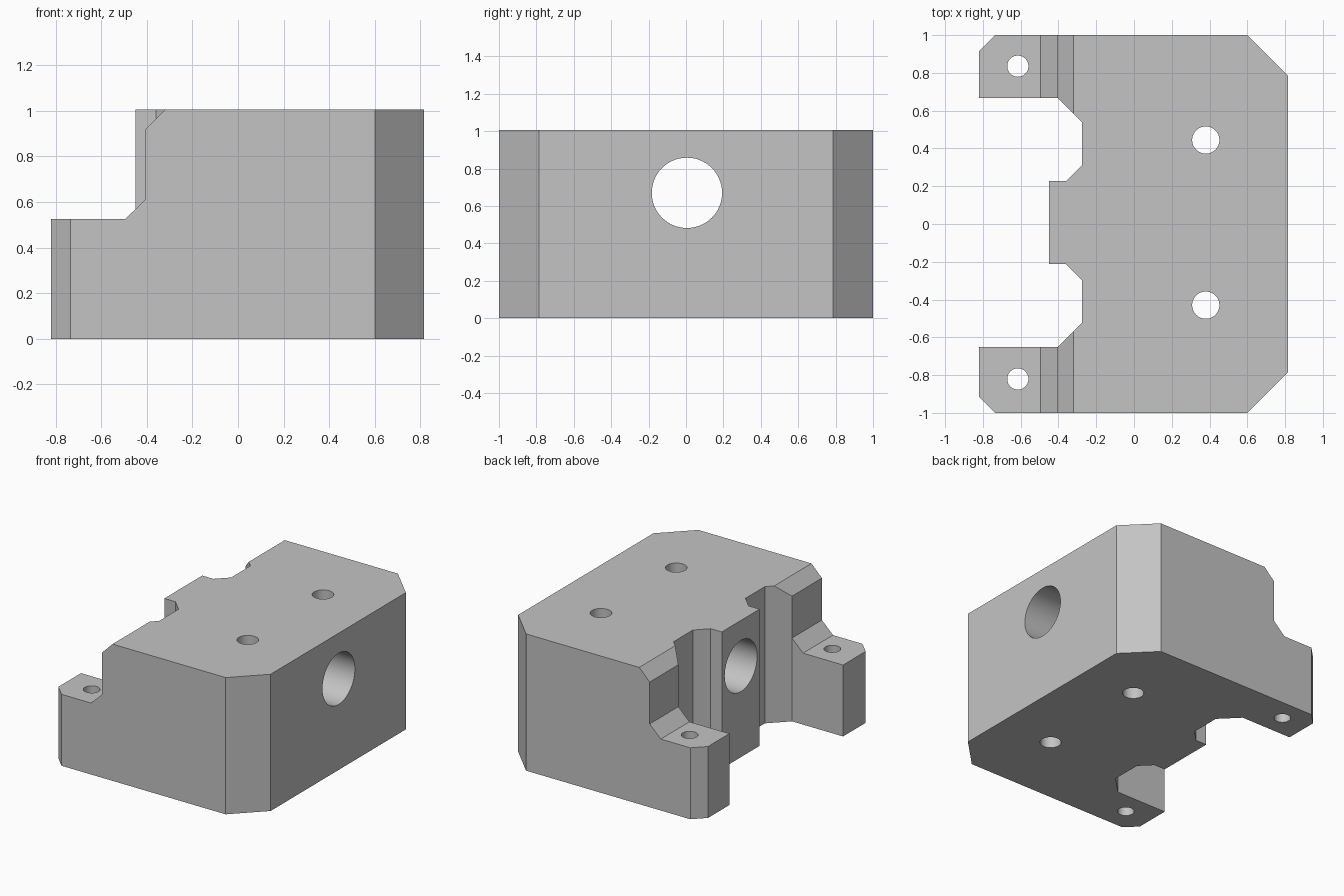
import bpy
import bmesh
from mathutils import Matrix, Vector

cube = bpy.data.objects.get("Cube")
if cube:
    bpy.data.objects.remove(cube, do_unlink=True)

HEIGHT = 1.005
MID = 0.0075  # centre line of the slots and holes

grey = bpy.data.materials.new("machined grey")
grey.use_nodes = True
colour = (0.55, 0.55, 0.55, 1)
grey.diffuse_color = colour
grey.node_tree.nodes["Principled BSDF"].inputs["Base Color"].default_value = colour


def add_object(name, bm):
    bmesh.ops.recalc_face_normals(bm, faces=bm.faces)
    mesh = bpy.data.meshes.new(name)
    bm.to_mesh(mesh)
    bm.free()
    mesh.materials.append(grey)
    obj = bpy.data.objects.new(name, mesh)
    bpy.context.collection.objects.link(obj)
    return obj


def prism(name, points, sweep):
    """Sweep a flat outline of 3D points along a vector."""
    bm = bmesh.new()
    face = bm.faces.new([bm.verts.new(p) for p in points])
    swept = bmesh.ops.extrude_face_region(bm, geom=[face])["geom"]
    verts = [g for g in swept if isinstance(g, bmesh.types.BMVert)]
    bmesh.ops.translate(bm, verts=verts, vec=Vector(sweep))
    return add_object(name, bm)


def drill(name, centre, radius, axis="Z"):
    bm = bmesh.new()
    matrix = Matrix.Translation(centre)
    if axis == "X":
        matrix = matrix @ Matrix.Rotation(1.5707963, 4, "Y")
    bmesh.ops.create_cone(bm, cap_ends=True, segments=64, radius1=radius,
                          radius2=radius, depth=3, matrix=matrix)
    return add_object(name, bm)


# Block outline in plan, with the two chamfered slots beside the central tab
outer = [(0.815, 0.785), (0.6, 1), (-0.735, 1), (-0.82, 0.915)]
slot = [(-0.82, 0.66), (-0.405, 0.66), (-0.275, 0.53),
        (-0.275, 0.305), (-0.36, 0.22), (-0.45, 0.22)]
half = outer + [(x, y + MID) for x, y in slot]
other = [(x, -y) for x, y in outer] + [(x, MID - y) for x, y in slot]
plan = half + other[::-1]
block = prism("mounting_block", [(x, y, 0) for x, y in plan], (0, 0, HEIGHT))

# Stepped shoulders above the two ears
step = [(-1, 0.525), (-0.495, 0.525), (-0.405, 0.612), (-0.405, 0.92),
        (-0.32, HEIGHT), (-0.22, HEIGHT + 0.1), (-1, HEIGHT + 0.1)]
cutters = []
for side in (1, -1):
    cutters.append(prism("shoulder_cutter", [(x, side * 0.45, z) for x, z in step],
                         (0, side * 0.7, 0)))
    # Ear bolt hole and main bolt hole
    cutters.append(drill("ear_hole_cutter", (-0.615, MID + side * 0.828, 0.5), 0.056))
    cutters.append(drill("bolt_hole_cutter", (0.38, MID + side * 0.437, 0.5), 0.072))

# Large cross bore through the tab
cutters.append(drill("bore_cutter", (0, 0.005, 0.67), 0.188, "X"))

bpy.ops.object.select_all(action="DESELECT")
block.select_set(True)
bpy.context.view_layer.objects.active = block
for cutter in cutters:
    cut = block.modifiers.new("cut", "BOOLEAN")
    cut.operation = "DIFFERENCE"
    cut.solver = "EXACT"
    cut.object = cutter
    bpy.ops.object.modifier_apply(modifier=cut.name)
    bpy.data.objects.remove(cutter, do_unlink=True)

bpy.ops.object.shade_smooth_by_angle(angle=0.5)
